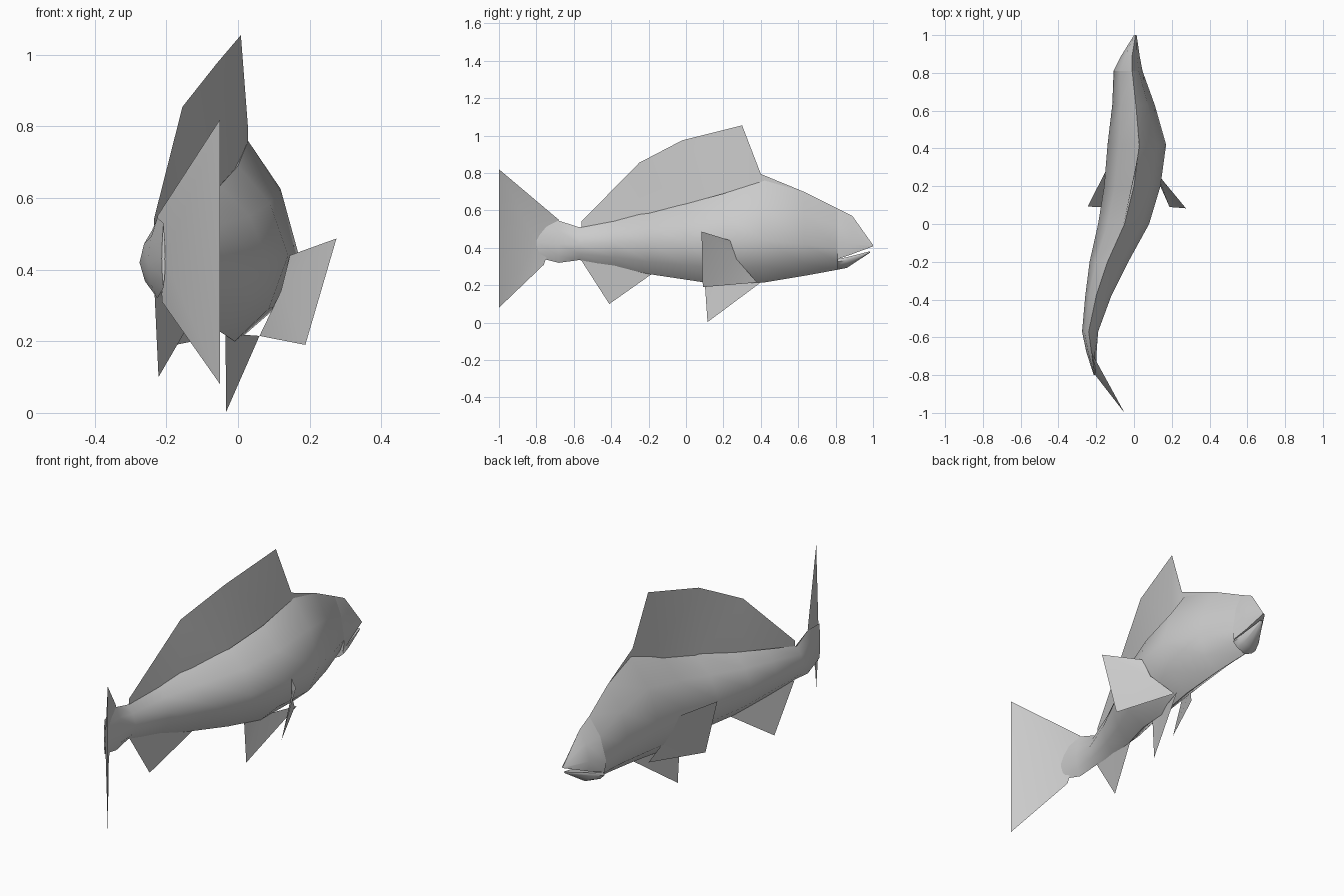
import bpy, bmesh, math

mat = bpy.data.materials.new("fish_grey")
mat.diffuse_color = (0.6, 0.6, 0.6, 1)


def make(name, verts, faces, angle=60):
    me = bpy.data.meshes.new(name)
    me.from_pydata(verts, [], faces)
    me.materials.append(mat)
    ob = bpy.data.objects.new(name, me)
    bpy.context.collection.objects.link(ob)
    bpy.context.view_layer.objects.active = ob
    ob.select_set(True)
    bm = bmesh.new()
    bm.from_mesh(me)
    bmesh.ops.recalc_face_normals(bm, faces=bm.faces)
    bm.to_mesh(me)
    bm.free()
    bpy.ops.object.shade_smooth_by_angle(angle=math.radians(angle))
    ob.select_set(False)
    return ob


def loft(name, rings, angle=60):
    n = len(rings[0])
    verts = [v for r in rings for v in r]
    faces = [(i * n + k, i * n + (k + 1) % n, (i + 1) * n + (k + 1) % n, (i + 1) * n + k)
             for i in range(len(rings) - 1) for k in range(n)]
    faces += [tuple(range(n)), tuple(range((len(rings) - 1) * n, len(rings) * n))]
    return make(name, verts, faces, angle)


def section(y, ridge, left, right, top, mid, bot):
    """Eight-sided body slice with a narrow back and belly."""
    c = (left + right) / 2
    f = 0.64
    up, low = mid + (top - mid) * 0.58, mid + (bot - mid) * 0.62
    return [(ridge, y, top), (ridge + (right - ridge) * f, y, up), (right, y, mid),
            (c + (right - c) * f, y, low), (c, y, bot), (c + (left - c) * f, y, low),
            (left, y, mid), (ridge + (left - ridge) * f, y, up)]


# body: y, ridge x, left, right, top, middle, bottom
loft("body", [section(*s) for s in (
    (-0.80, -0.208, -0.213, -0.203, 0.53, 0.43, 0.35),
    (-0.68, -0.225, -0.252, -0.198, 0.545, 0.42, 0.32),
    (-0.57, -0.24, -0.275, -0.19, 0.51, 0.42, 0.335),
    (-0.38, -0.20, -0.258, -0.12, 0.555, 0.43, 0.30),
    (-0.20, -0.14, -0.235, -0.03, 0.59, 0.43, 0.26),
    (0.00, -0.05, -0.19, 0.08, 0.635, 0.43, 0.23),
    (0.20, 0.00, -0.158, 0.14, 0.69, 0.44, 0.20),
    (0.42, 0.028, -0.14, 0.17, 0.76, 0.44, 0.215),
    (0.63, 0.01, -0.115, 0.11, 0.70, 0.42, 0.25),
    (0.81, -0.01, -0.108, 0.045, 0.61, 0.40, 0.283))])


def jaw(y, c, left, right, outer, mid, inner):
    return [(c, y, outer), (c + (right - c) * 0.64, y, mid + (outer - mid) * 0.58), (right, y, mid),
            (right * 0.9 + c * 0.1, y, inner), (left * 0.9 + c * 0.1, y, inner), (left, y, mid),
            (c + (left - c) * 0.64, y, mid + (outer - mid) * 0.58)]


# jaws with an open mouth between them
loft("upper_jaw", [jaw(0.81, -0.01, -0.108, 0.045, 0.61, 0.40, 0.34),
                   jaw(0.89, -0.01, -0.068, 0.03, 0.57, 0.42, 0.367),
                   jaw(1.0, 0.008, 0.0, 0.014, 0.415, 0.41, 0.408)])
loft("lower_jaw", [jaw(0.81, -0.03, -0.098, 0.042, 0.283, 0.325, 0.34),
                   jaw(0.86, -0.02, -0.078, 0.035, 0.293, 0.335, 0.35),
                   jaw(0.985, 0.008, 0.0, 0.014, 0.375, 0.379, 0.382)])

# dorsal fin: strip between the back ridge and the upper edge
edge = [(-0.235, -0.56, 0.54), (-0.155, -0.25, 0.855), (-0.06, -0.02, 0.975),
        (0.008, 0.30, 1.055), (0.028, 0.40, 0.795), (0.01, 0.63, 0.70)]
base = [(-0.235, -0.56, 0.49), (-0.155, -0.25, 0.54), (-0.06, -0.02, 0.60),
        (0.012, 0.30, 0.68), (0.026, 0.40, 0.70), (0.01, 0.63, 0.66)]
make("dorsal_fin", edge + base, [(i, i + 1, i + 7, i + 6) for i in range(5)])

# tail fin
make("tail_fin", [(-0.225, -0.68, 0.55), (-0.05, -1.0, 0.82), (-0.05, -1.0, 0.08),
                  (-0.212, -0.76, 0.31), (-0.205, -0.80, 0.43)],
     [(0, 1, 4), (1, 2, 4), (2, 3, 4), (3, 0, 4)])

# belly fins
make("anal_fin", [(-0.233, -0.56, 0.333), (-0.222, -0.41, 0.10), (-0.128, -0.18, 0.262),
                  (-0.18, -0.37, 0.32)], [(0, 1, 3), (1, 2, 3)])
make("ventral_fin", [(-0.035, 0.10, 0.22), (-0.033, 0.115, 0.003), (0.06, 0.40, 0.215),
                     (-0.01, 0.2, 0.22)], [(0, 1, 3), (1, 2, 3)])

# pectoral fins, swept back from the flanks
make("right_pectoral_fin", [(0.145, 0.235, 0.44), (0.275, 0.083, 0.487), (0.188, 0.09, 0.19),
                            (0.06, 0.38, 0.215), (0.12, 0.27, 0.34)],
     [(0, 1, 4), (1, 2, 4), (2, 3, 4)])
make("left_pectoral_fin", [(-0.14, 0.30, 0.44), (-0.245, 0.092, 0.475), (-0.175, 0.09, 0.19),
                           (-0.05, 0.38, 0.215), (-0.11, 0.30, 0.34)],
     [(0, 1, 4), (1, 2, 4), (2, 3, 4)])
